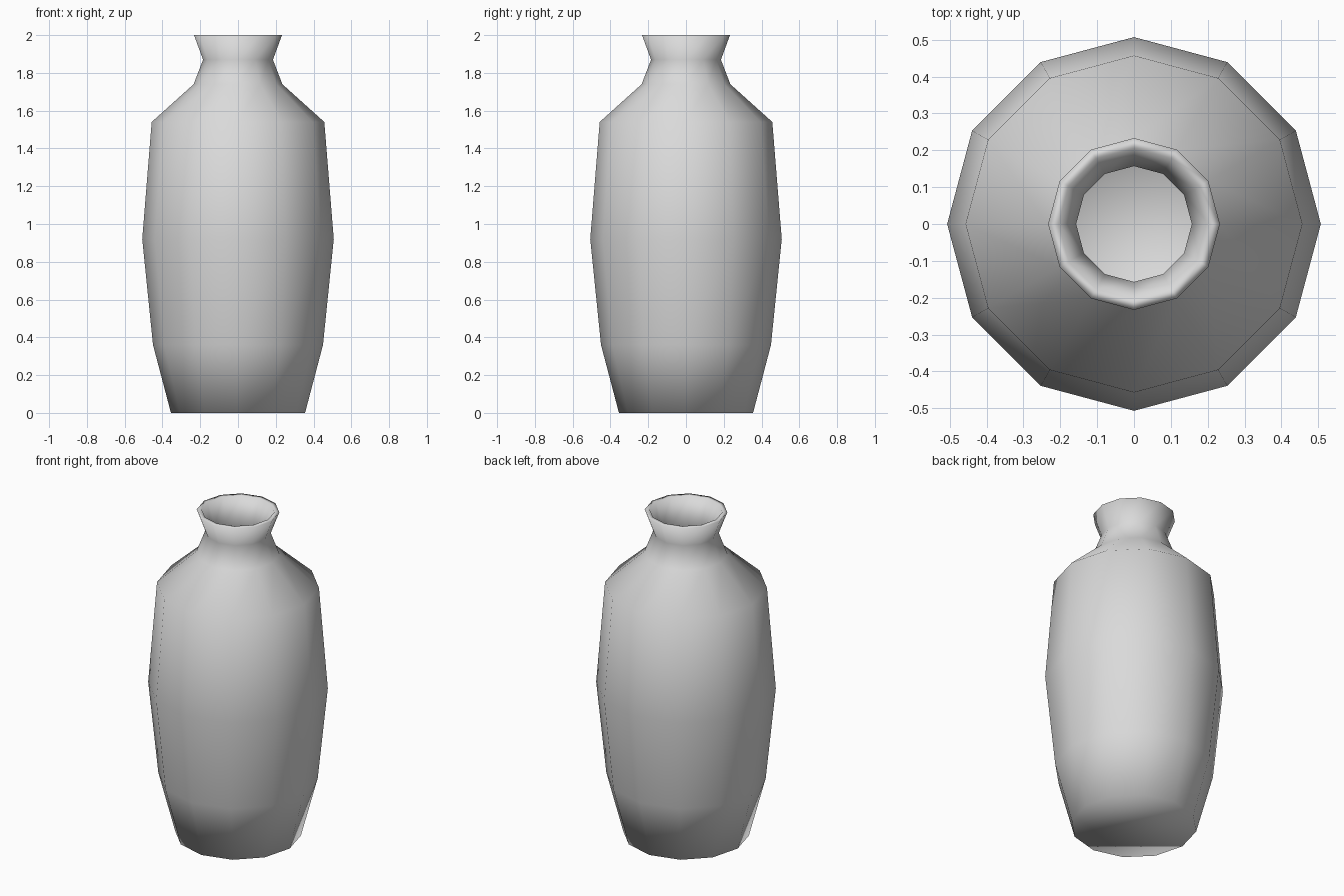
import bpy
import bmesh
from math import cos, sin, pi

SIDES = 12

cube = bpy.data.objects.get("Cube")
if cube:
    bpy.data.objects.remove(cube, do_unlink=True)

# Plain grey glaze
glaze = bpy.data.materials.new("grey_glaze")
glaze.use_nodes = True
grey = (0.7, 0.7, 0.7, 1.0)
glaze.diffuse_color = grey
glaze.node_tree.nodes["Principled BSDF"].inputs["Base Color"].default_value = grey

# Wall profile (radius, height): outside going up, then inside going down
outside = [(0.355, 0), (0.45, 0.36), (0.507, 0.92), (0.457, 1.54),
           (0.235, 1.74), (0.185, 1.87), (0.233, 2.0)]
inside = [(0.205, 2.0), (0.157, 1.87), (0.2, 1.75), (0.425, 1.52),
          (0.475, 0.92), (0.42, 0.37), (0.33, 0.03)]


def lathe(name, profile, material):
    """Turn a profile about z and close both ends with flat caps."""
    bm = bmesh.new()
    rings = [[bm.verts.new((r * cos(2 * pi * i / SIDES), r * sin(2 * pi * i / SIDES), z))
              for i in range(SIDES)] for r, z in profile]
    for low, high in zip(rings, rings[1:]):
        for i in range(SIDES):
            j = (i + 1) % SIDES
            bm.faces.new((low[i], low[j], high[j], high[i]))
    bm.faces.new(rings[0][::-1])   # underside
    bm.faces.new(rings[-1])        # inner floor
    for face in bm.faces:
        face.smooth = True
    mesh = bpy.data.meshes.new(name)
    bm.to_mesh(mesh)
    bm.free()
    mesh.materials.append(material)
    obj = bpy.data.objects.new(name, mesh)
    bpy.context.collection.objects.link(obj)
    return obj


# Hollow vase body with flared lip
lathe("vase", outside + inside, glaze)
